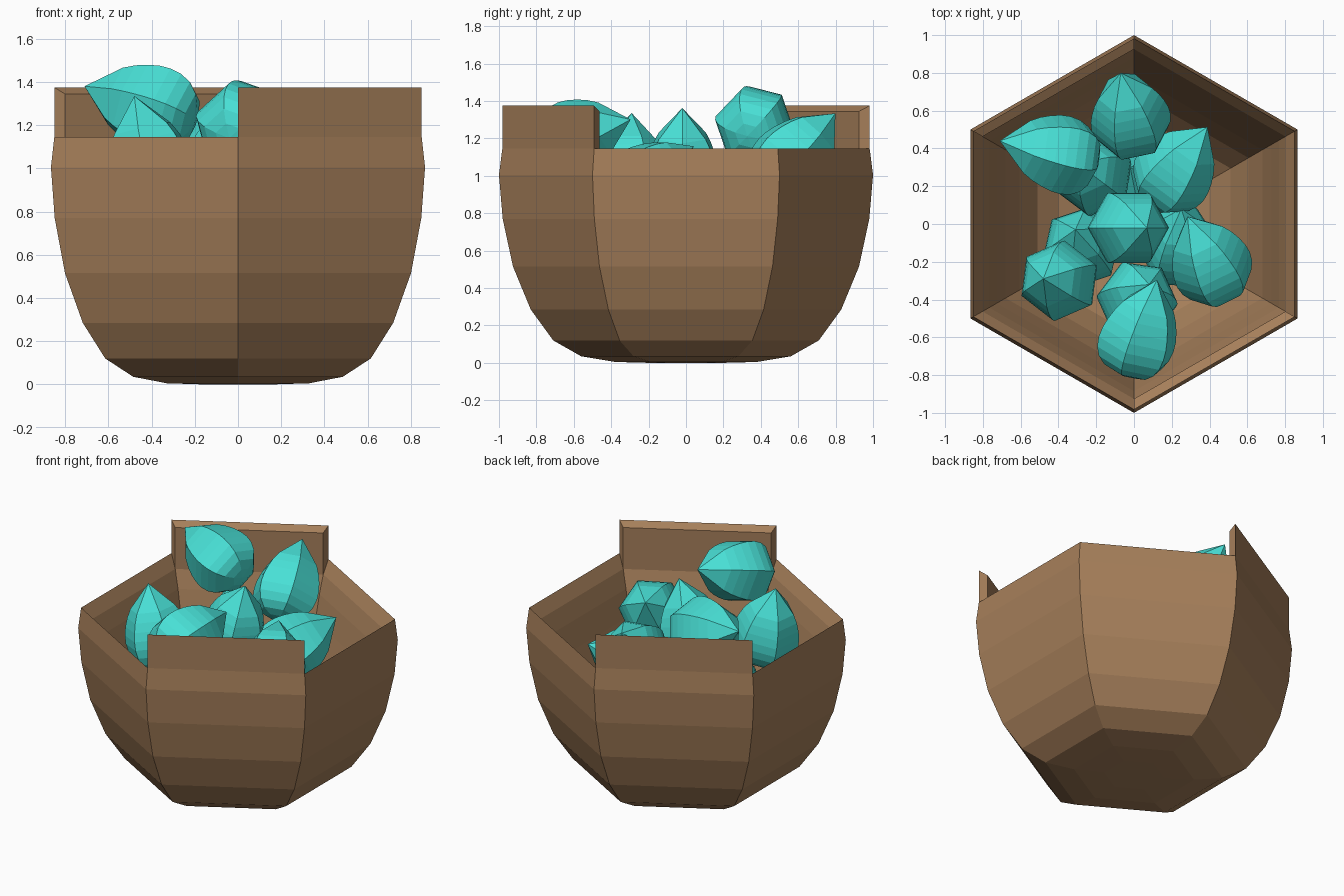
import bpy, math
from mathutils import Vector, Quaternion

if "Cube" in bpy.data.objects:
    bpy.data.objects.remove(bpy.data.objects["Cube"])

def material(name, rgb):
    m = bpy.data.materials.new(name)
    m.diffuse_color = (*rgb, 1)
    m.use_nodes = True
    m.node_tree.nodes["Principled BSDF"].inputs["Base Color"].default_value = m.diffuse_color
    return m

BROWN = material("brown_wood", (0.38, 0.212, 0.102))
TEAL = material("teal", (0.065, 0.745, 0.672))

def add_object(name, verts, faces, mat):
    me = bpy.data.meshes.new(name)
    me.from_pydata(verts, [], faces)
    me.materials.append(mat)
    me.update()
    ob = bpy.data.objects.new(name, me)
    bpy.context.collection.objects.link(ob)
    return ob

def ring(r, z, n=6, start=30):
    return [Vector((r * math.cos(math.radians(start + 360 * k / n)),
                    r * math.sin(math.radians(start + 360 * k / n)), z)) for k in range(n)]

# Six-sided bowl: outer and inner profiles as (corner radius, height)
OUTER = [(0.19, 0), (0.38, 0.005), (0.56, 0.035), (0.71, 0.12), (0.83, 0.285),
         (0.925, 0.515), (0.98, 0.77), (1.0, 1.005), (0.982, 1.145), (0.982, 1.375)]
INNER = [(0.16, 0.10), (0.32, 0.115), (0.46, 0.16), (0.59, 0.25), (0.70, 0.40),
         (0.785, 0.58), (0.84, 0.77), (0.885, 0.94), (0.926, 1.06), (0.926, 1.345)]
outer = [v for r, z in OUTER for v in ring(r, z)]
inner = [v for r, z in INNER for v in ring(r, z)]
faces = [tuple(range(5, -1, -1))]
for i in range(len(OUTER) - 1):
    # only two opposite sides reach the top row
    for k in ((1, 4) if i == len(OUTER) - 2 else range(6)):
        a, b, n = i * 6 + k, i * 6 + (k + 1) % 6, 6
        faces.append((a, b, b + n, a + n))

# Drop unused top corners
used = sorted({i for f in faces for i in f})
index = {old: new for new, old in enumerate(used)}
outer = [outer[i] for i in used]
inner = [inner[i] for i in used]
faces = [tuple(index[i] for i in f) for f in faces]

# Join the two skins along the rim
N = len(outer)
edges = {(f[j], f[(j + 1) % len(f)]) for f in faces for j in range(len(f))}
rim = [(b, a, a + N, b + N) for a, b in edges if (b, a) not in edges]
lining = [tuple(i + N for i in reversed(f)) for f in faces]
add_object("bowl", outer + inner, faces + lining + rim, BROWN)

# Pointed six-sided seed: (radius, position along axis), tip last
SEED = [(0.07, -0.198), (0.135, -0.175), (0.18, -0.135), (0.205, -0.085), (0.214, -0.03),
        (0.21, 0.025), (0.196, 0.08), (0.175, 0.135), (0.145, 0.19)]

def seed(name, pos, tip, spin=0):
    verts = [Vector((0, 0, -0.205))] + [v for r, z in SEED for v in ring(r, z, 6, spin)]
    verts.append(Vector((0, 0, 0.345)))
    last = len(verts) - 1
    fs = []
    for k in range(6):
        k2 = (k + 1) % 6
        fs.append((0, 1 + k2, 1 + k))
        for i in range(len(SEED) - 1):
            a, b = 1 + i * 6 + k, 1 + i * 6 + k2
            fs.append((a, b, b + 6, a + 6))
        fs.append((last - 6 + k, last - 6 + k2, last))
    ob = add_object(name, verts, fs, TEAL)
    ob.location = pos
    ob.rotation_mode = 'QUATERNION'
    ob.rotation_quaternion = (Vector(tip) - Vector(pos)).to_track_quat('Z', 'Y')

# Heap of seeds: (body centre, tip, spin)
heap = [
    ((-0.02, 0.56, 1.09), (-0.07, 0.80, 1.335), 0),
    ((-0.39, 0.37, 1.275), (-0.71, 0.44, 1.38), 15),
    ((0.21, 0.27, 0.86), (0.35, 0.46, 0.99), 0),
    ((-0.025, -0.02, 1.03), (0.07, -0.02, 1.37), 30),
    ((-0.40, -0.30, 1.00), (-0.48, -0.29, 1.335), 0),
    ((0.02, -0.61, 1.20), (0.12, -0.30, 1.30), 20),
    ((0.41, -0.22, 0.97), (0.285, 0.035, 1.155), 0),
    ((-0.22, 0.26, 0.80), (-0.30, 0.32, 1.12), 30),
    ((-0.28, -0.12, 0.62), (-0.31, -0.03, 0.95), 0),
    ((0.02, -0.40, 0.75), (0.08, -0.32, 1.08), 30),
    ((0.24, -0.12, 0.58), (0.25, 0.08, 0.86), 0),
    ((0.00, 0.20, 0.45), (-0.02, 0.30, 0.78), 30),
]
for i, (pos, tip, spin) in enumerate(heap):
    seed(f"seed_{i + 1}", pos, tip, spin)
